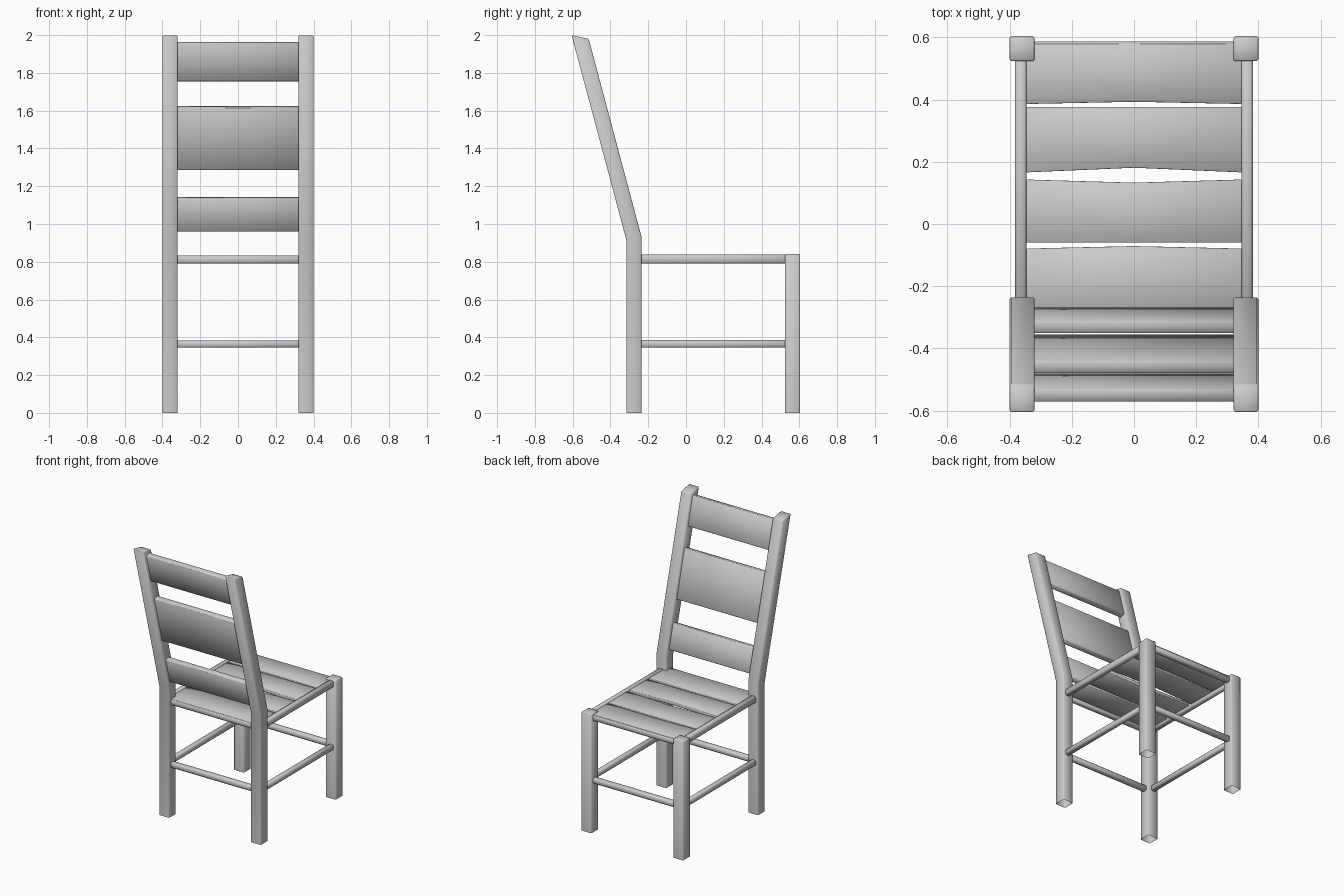
import bpy, bmesh, math
from mathutils import Vector

cube = bpy.data.objects.get("Cube")
if cube:
    bpy.data.objects.remove(cube, do_unlink=True)

grey = bpy.data.materials.new("plain_grey")
grey.use_nodes = True
colour = (0.6, 0.6, 0.6, 1)
grey.diffuse_color = colour
grey.node_tree.nodes["Principled BSDF"].inputs["Base Color"].default_value = colour


def prism(name, outline, direction, bevel, open_bottom=False):
    """Extrude a closed outline of 3D points and soften its sharp edges."""
    bm = bmesh.new()
    face = bm.faces.new([bm.verts.new(p) for p in outline])
    new = bmesh.ops.extrude_face_region(bm, geom=[face])["geom"]
    bmesh.ops.translate(bm, vec=Vector(direction),
                        verts=[g for g in new if isinstance(g, bmesh.types.BMVert)])
    bmesh.ops.recalc_face_normals(bm, faces=bm.faces)
    if open_bottom:
        low = [f for f in bm.faces if all(v.co.z < 0.001 for v in f.verts)]
        bmesh.ops.delete(bm, geom=low, context='FACES_ONLY')
    sharp = [e for e in bm.edges
             if len(e.link_faces) == 2 and e.calc_face_angle(0) > math.radians(30)]
    bmesh.ops.bevel(bm, geom=sharp, offset=bevel, segments=1, profile=0.5,
                    affect='EDGES', clamp_overlap=True)
    mesh = bpy.data.meshes.new(name)
    bm.to_mesh(mesh)
    bm.free()
    mesh.materials.append(grey)
    obj = bpy.data.objects.new(name, mesh)
    bpy.context.collection.objects.link(obj)
    bpy.ops.object.select_all(action='DESELECT')
    obj.select_set(True)
    bpy.context.view_layer.objects.active = obj
    bpy.ops.object.shade_smooth_by_angle(angle=math.radians(50))
    return obj


def side_profile(name, yz, x0, x1, bevel, open_bottom=False):
    return prism(name, [(x0, y, z) for y, z in yz], (x1 - x0, 0, 0), bevel, open_bottom)


def rect(y0, y1, z0, z1):
    return [(y0, z0), (y1, z0), (y1, z1), (y0, z1)]


# Posts, legs and side rails, one of each per side
back_post = [(-0.316, 0), (-0.236, 0), (-0.236, 0.934),
             (-0.515, 1.98), (-0.606, 2.0), (-0.316, 0.916)]
for side, s in (("left", 1), ("right", -1)):
    side_profile("back_post_" + side, back_post, s * 0.32, s * 0.4, 0.005, True)
    side_profile("front_leg_" + side, rect(0.524, 0.604, 0, 0.842),
                 s * 0.32, s * 0.4, 0.005, True)
    side_profile("seat_rail_" + side, rect(-0.26, 0.55, 0.79, 0.838),
                 s * 0.345, s * 0.383, 0.008)
    side_profile("stretcher_" + side, rect(-0.26, 0.55, 0.345, 0.385),
                 s * 0.345, s * 0.383, 0.008)

# Cross rails and stretchers at the two ends of the seat
for end, y in (("front", 0.567), ("back", -0.275)):
    side_profile("seat_rail_" + end, rect(y - 0.02, y + 0.02, 0.79, 0.83),
                 -0.34, 0.34, 0.008)
    side_profile("stretcher_" + end, rect(y - 0.02, y + 0.02, 0.345, 0.383),
                 -0.34, 0.34, 0.008)


# Back slats follow the lean of the posts
lean = Vector((-0.265, 1)).normalized()
across = Vector((lean.y, -lean.x))
for name, low, high in (("lower", 0.965, 1.138), ("middle", 1.29, 1.62),
                        ("upper", 1.76, 1.96)):
    ends = [Vector((-0.275 - 0.267 * (z - 0.922), z)) for z in (low, high)]
    a, b = ends
    t = across * 0.02
    side_profile(name + "_back_slat", [a - t, a + t, b + t, b - t], -0.335, 0.335, 0.003)

# Seat slats: edge positions at the sides and in the middle
seat = [(0.580, 0.580, 0.386, 0.393), (0.377, 0.377, 0.166, 0.181),
        (0.143, 0.133, -0.060, -0.060), (-0.079, -0.071, -0.29, -0.29)]
for i, (f_side, f_mid, b_side, b_mid) in enumerate(seat):
    w = 0.346
    outline = [(-w, b_side, 0.812), (0, b_mid, 0.812), (w, b_side, 0.812),
               (w, f_side, 0.812), (0, f_mid, 0.812), (-w, f_side, 0.812)]
    prism("seat_slat_%d" % (i + 1), outline, (0, 0, 0.022), 0.002)
